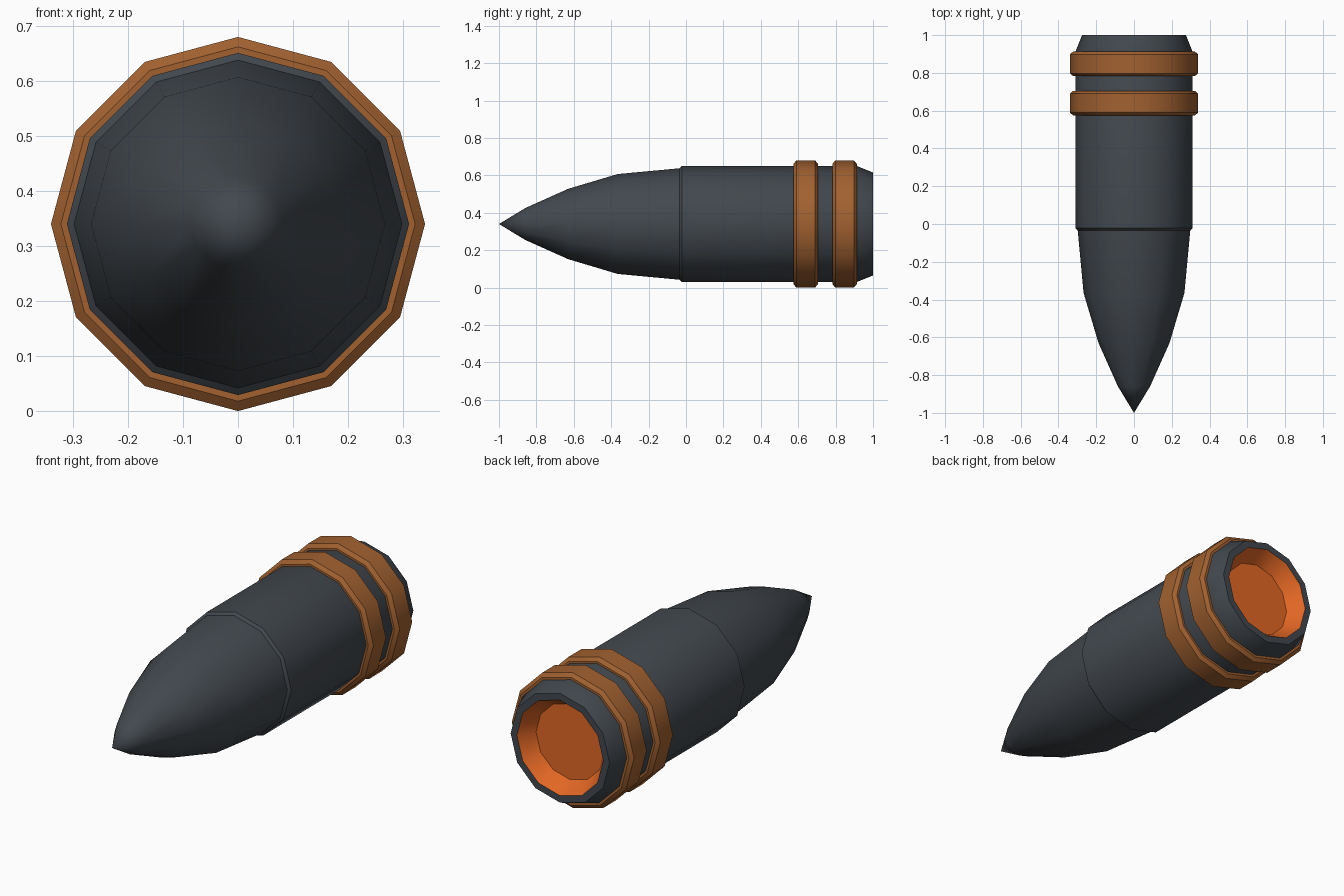
import bpy, bmesh, math

cube = bpy.data.objects.get("Cube")
if cube:
    bpy.data.objects.remove(cube, do_unlink=True)

SIDES = 12
AXIS_Z = 0.34


def material(name, rgb):
    m = bpy.data.materials.new(name)
    m.use_nodes = True
    m.diffuse_color = (*rgb, 1)
    bsdf = next(n for n in m.node_tree.nodes if n.type == 'BSDF_PRINCIPLED')
    bsdf.inputs["Base Color"].default_value = (*rgb, 1)
    bsdf.inputs["Roughness"].default_value = 0.7
    return m


gunmetal = material("gunmetal", (0.055, 0.065, 0.077))
copper = material("copper", (0.36, 0.12, 0.03))
orange = material("bright orange", (0.76, 0.135, 0.018))


def lathe(name, profile, mat, closed=False):
    """Spin (y, radius) points about the long axis; radius 0 makes a tip or a cap."""
    bm = bmesh.new()
    rings = []
    for y, r in profile:
        count = SIDES if r > 0 else 1
        rings.append([bm.verts.new((r * math.cos(math.tau * i / SIDES), y,
                                    AXIS_Z + r * math.sin(math.tau * i / SIDES)))
                      for i in range(count)])
    pairs = list(zip(rings, rings[1:]))
    if closed:
        pairs.append((rings[-1], rings[0]))
    for a, b in pairs:
        for i in range(SIDES):
            j = (i + 1) % SIDES
            quad = [a[i % len(a)], a[j % len(a)], b[j % len(b)], b[i % len(b)]]
            bm.faces.new(list(dict.fromkeys(quad)))
    # Profiles run front to back along the outside, so this winding faces outward
    bm.normal_update()
    if closed:
        bmesh.ops.recalc_face_normals(bm, faces=bm.faces)
    mesh = bpy.data.meshes.new(name)
    bm.to_mesh(mesh)
    bm.free()
    mesh.materials.append(mat)
    ob = bpy.data.objects.new(name, mesh)
    bpy.context.collection.objects.link(ob)
    bpy.ops.object.select_all(action='DESELECT')
    ob.select_set(True)
    bpy.context.view_layer.objects.active = ob
    bpy.ops.object.shade_smooth_by_angle(angle=math.radians(35))
    return ob


# Pointed nose
lathe("nose", [(-1, 0), (-0.86, 0.085), (-0.63, 0.188), (-0.365, 0.267),
               (-0.034, 0.298)], gunmetal)

# Straight casing with chamfered front lip, tapered tail and flat rear rim
lathe("casing", [(-0.034, 0.298), (-0.022, 0.311), (0.91, 0.311),
                 (1, 0.275), (1, 0.24)], gunmetal)

# Hollow at the tail
lathe("tail_recess", [(1, 0.24), (0.92, 0.19), (0.92, 0)], orange)

# Two chamfered driving bands
for label, y in (("front", 0.575), ("rear", 0.783)):
    w, c = 0.13, 0.015
    lathe(label + "_band", [(y, 0.305), (y, 0.322), (y + c, 0.34),
                            (y + w - c, 0.34), (y + w, 0.322), (y + w, 0.305)],
          copper, closed=True)
